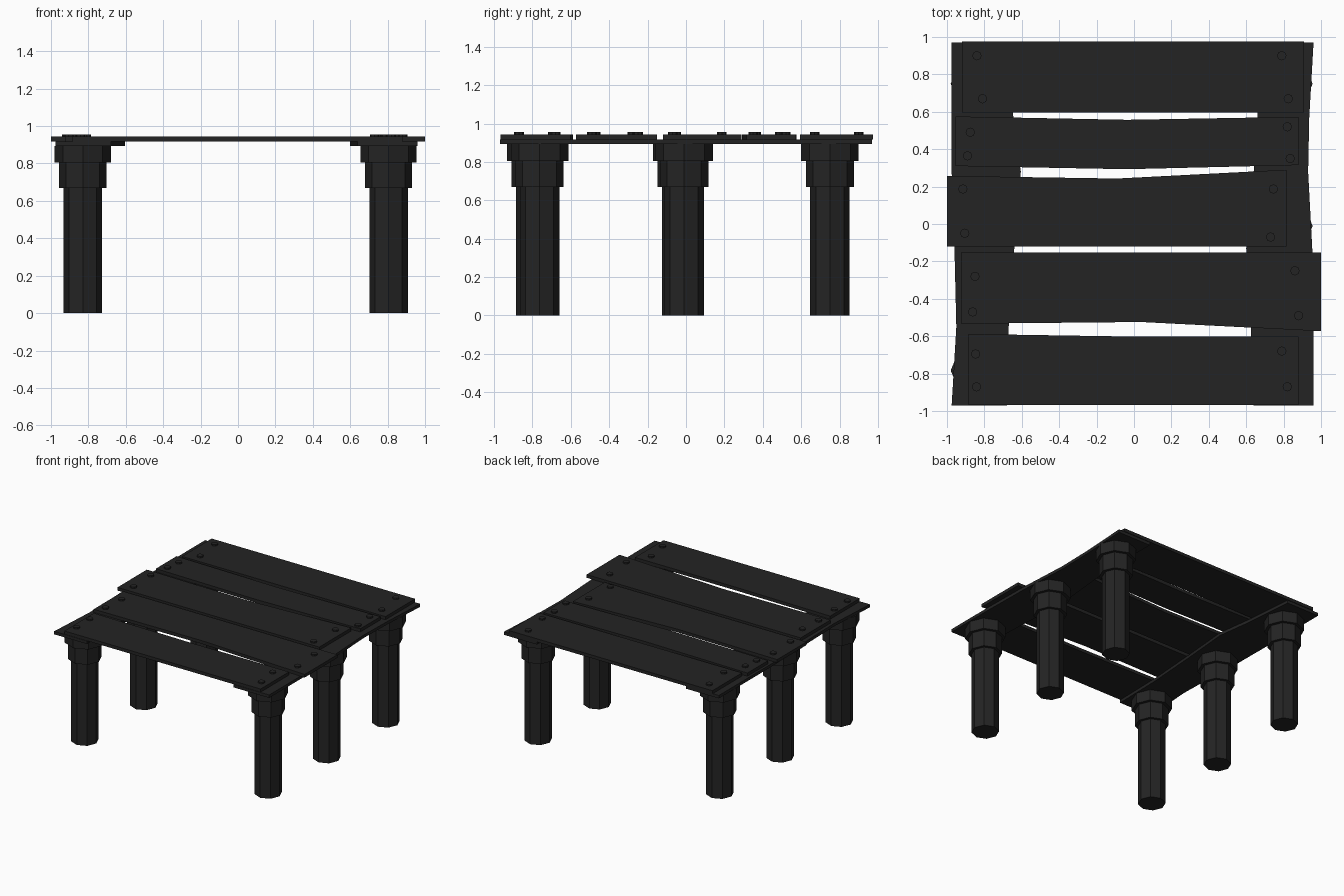
import bpy
import bmesh
import math

default_cube = bpy.data.objects.get("Cube")
if default_cube:
    bpy.data.objects.remove(default_cube, do_unlink=True)

# One charcoal colour throughout
CHARCOAL = (0.017, 0.017, 0.017, 1)
charcoal = bpy.data.materials.new("charcoal_wood")
charcoal.use_nodes = True
charcoal.diffuse_color = CHARCOAL
shader = charcoal.node_tree.nodes["Principled BSDF"]
shader.inputs["Base Color"].default_value = CHARCOAL

BEAM_BOTTOM, PLANK_BOTTOM, PLANK_TOP, BOLT_TOP = 0.893, 0.917, 0.943, 0.955


def finish(name, bm):
    """Turn a bmesh into a flat shaded, coloured object."""
    bmesh.ops.recalc_face_normals(bm, faces=bm.faces)
    mesh = bpy.data.meshes.new(name)
    bm.to_mesh(mesh)
    bm.free()
    mesh.materials.append(charcoal)
    obj = bpy.data.objects.new(name, mesh)
    bpy.context.collection.objects.link(obj)
    return obj


def add_slab(name, edge_a, edge_b, bottom, top):
    """Board between two matching edge lines, extruded upward."""
    bm = bmesh.new()
    rows = [[bm.verts.new((x, y, bottom)) for x, y in edge]
            for edge in (edge_a, edge_b)]
    strip = [bm.faces.new((rows[0][i], rows[0][i + 1], rows[1][i + 1], rows[1][i]))
             for i in range(len(edge_a) - 1)]
    extruded = bmesh.ops.extrude_face_region(bm, geom=strip, use_keep_orig=True)
    raised = [v for v in extruded["geom"] if isinstance(v, bmesh.types.BMVert)]
    bmesh.ops.translate(bm, verts=raised, vec=(0, 0, top - bottom))
    return finish(name, bm)


def add_prism(bm, x, y, radius, bottom, top, sides=8):
    """Closed upright prism with a corner pointing along x."""
    rings = []
    for z in (bottom, top):
        rings.append([bm.verts.new((x + radius * math.cos(math.tau * i / sides),
                                    y + radius * math.sin(math.tau * i / sides), z))
                      for i in range(sides)])
    for i in range(sides):
        j = (i + 1) % sides
        bm.faces.new((rings[0][i], rings[0][j], rings[1][j], rings[1][i]))
    bm.faces.new(rings[0][::-1])
    bm.faces.new(rings[1])


# Posts: shaft, collar and cap as stacked octagons
def add_post(name, x, y):
    bm = bmesh.new()
    for radius, bottom, top in ((0.103, 0, 0.67),
                                (0.126, 0.67, 0.805),
                                (0.15, 0.805, BEAM_BOTTOM)):
        add_prism(bm, x, y, radius, bottom, top)
    finish(name, bm)


for side, x, rows in (("right", -0.83, (-0.783, -0.023, 0.75)),
                      ("left", 0.805, (-0.763, -0.01, 0.75))):
    for place, y in zip(("front", "middle", "back"), rows):
        add_post(f"{place}_{side}_post", x, y)

# Side beams with uneven edges
beam_y = (-0.97, -0.55, -0.13, 0.28, 0.57, 0.97)
beam_edges = {
    "right_beam": ((-0.975, -0.95, -0.96, -0.975, -0.975, -0.975),
                   (-0.68, -0.67, -0.64, -0.605, -0.645, -0.68)),
    "left_beam": ((0.64, 0.625, 0.6, 0.64, 0.66, 0.66),
                  (0.96, 0.96, 0.953, 0.931, 0.937, 0.96)),
}
for name, (outer, inner) in beam_edges.items():
    add_slab(name, list(zip(outer, beam_y)), list(zip(inner, beam_y)),
             BEAM_BOTTOM, PLANK_BOTTOM)

# Deck planks: x range, back edge, front edge, bolts along each end
planks = [
    ("back_plank", (-0.92, 0.91), (0.975, 0.975, 0.975), (0.595, 0.595, 0.595),
     ((-0.84, 0.9), (-0.81, 0.67), (0.79, 0.9), (0.825, 0.67))),
    ("second_plank", (-0.955, 0.88), (0.575, 0.557, 0.573), (0.31, 0.293, 0.315),
     ((-0.875, 0.49), (-0.89, 0.365), (0.82, 0.52), (0.835, 0.35))),
    ("middle_plank", (-1, 0.815), (0.257, 0.243, 0.29), (-0.12, -0.12, -0.12),
     ((-0.915, 0.187), (-0.905, -0.05), (0.745, 0.187), (0.73, -0.07))),
    ("fourth_plank", (-0.925, 1), (-0.152, -0.152, -0.152), (-0.533, -0.524, -0.573),
     ((-0.85, -0.28), (-0.863, -0.47), (0.86, -0.25), (0.88, -0.49))),
    ("front_plank", (-0.885, 0.88), (-0.588, -0.602, -0.602), (-0.967, -0.967, -0.967),
     ((-0.847, -0.695), (-0.842, -0.87), (0.79, -0.68), (0.82, -0.87))),
]
for name, (start, end), back, front, bolts in planks:
    across = (start, start + (end - start) * 0.5, end)
    add_slab(name, list(zip(across, front)), list(zip(across, back)),
             PLANK_BOTTOM, PLANK_TOP)
    bm = bmesh.new()
    for x, y in bolts:
        add_prism(bm, x, y, 0.025, PLANK_TOP - 0.005, BOLT_TOP)
    finish(name + "_bolts", bm)
